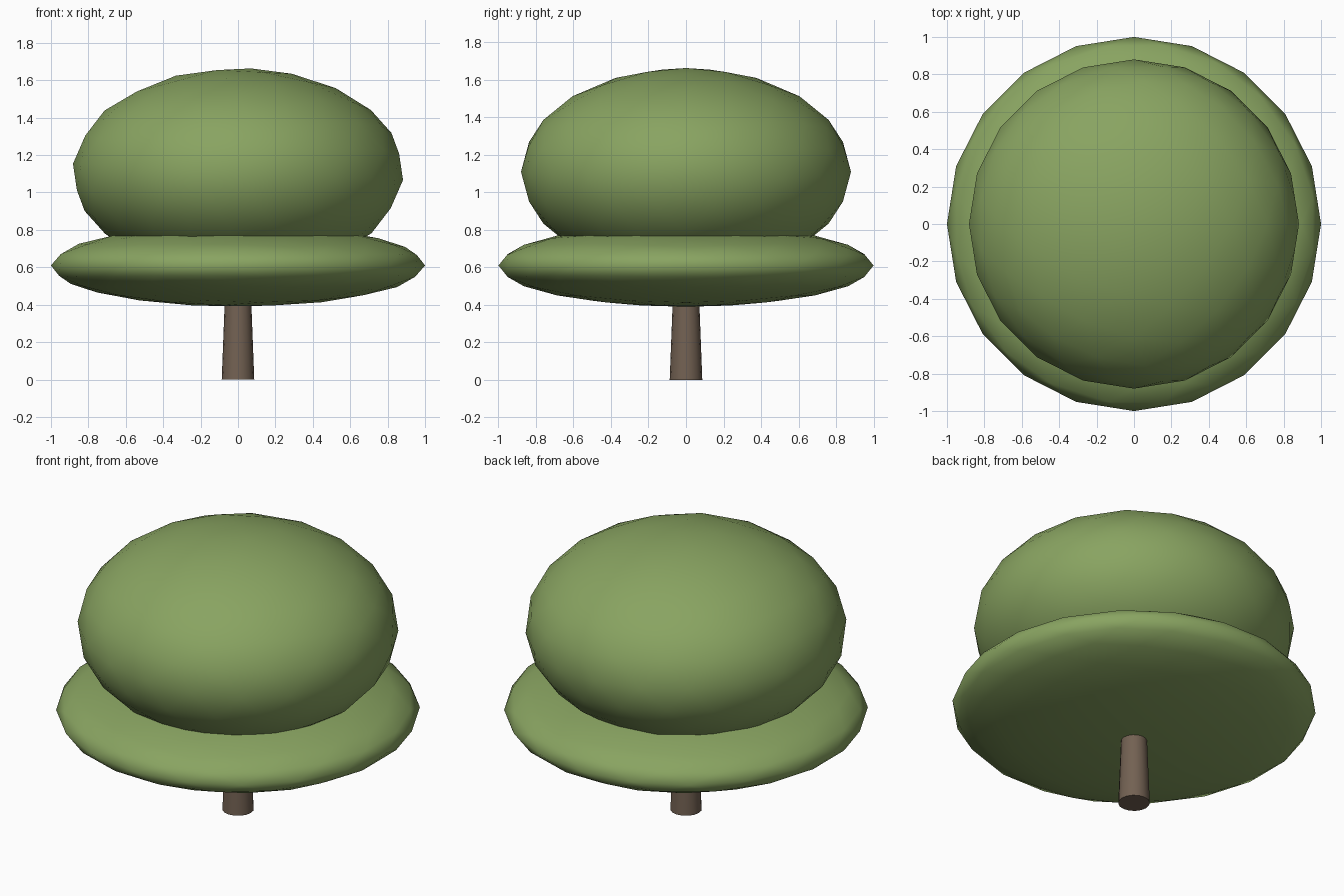
import bpy
import bmesh
from math import radians
from mathutils import Matrix

if "Cube" in bpy.data.objects:
    bpy.data.objects.remove(bpy.data.objects["Cube"], do_unlink=True)


def make_material(name, color):
    mat = bpy.data.materials.new(name)
    mat.use_nodes = True
    mat.diffuse_color = color
    mat.node_tree.nodes["Principled BSDF"].inputs["Base Color"].default_value = color
    return mat


def add_object(name, bm, mat, smooth_side=lambda f: True):
    for f in bm.faces:
        f.smooth = smooth_side(f)
    mesh = bpy.data.meshes.new(name)
    bm.to_mesh(mesh)
    bm.free()
    mesh.materials.append(mat)
    obj = bpy.data.objects.new(name, mesh)
    bpy.context.collection.objects.link(obj)
    return obj


def foliage(name, center_z, size, tilt):
    # Faceted ball, tilted first and then squashed to the crown's size
    bm = bmesh.new()
    bmesh.ops.create_icosphere(bm, subdivisions=3, radius=1)
    bm.transform(Matrix.Translation((0, 0, center_z))
                 @ Matrix.Diagonal((*size, 1))
                 @ Matrix.Rotation(radians(tilt), 4, "Y"))
    bm.normal_update()
    return add_object(name, bm, leaf_green)


leaf_green = make_material("leaf green", (0.25, 0.37, 0.12, 1))
bark_brown = make_material("bark brown", (0.17, 0.12, 0.085, 1))

# Wide flat lower crown and the rounded upper crown resting in it
foliage("lower_crown", 0.61, (1.0, 1.0, 0.22), 0)
foliage("upper_crown", 1.11, (0.885, 0.88, 0.555), 4.5)

# Tapered trunk reaching up into the lower crown
bottom, top = 0.0, 0.7
trunk = bmesh.new()
bmesh.ops.create_cone(trunk, cap_ends=True, segments=16, radius1=0.087,
                      radius2=0.06, depth=top - bottom,
                      matrix=Matrix.Translation((0, 0, (top + bottom) / 2)))
trunk.normal_update()
add_object("trunk", trunk, bark_brown, lambda f: abs(f.normal.z) < 0.5)
